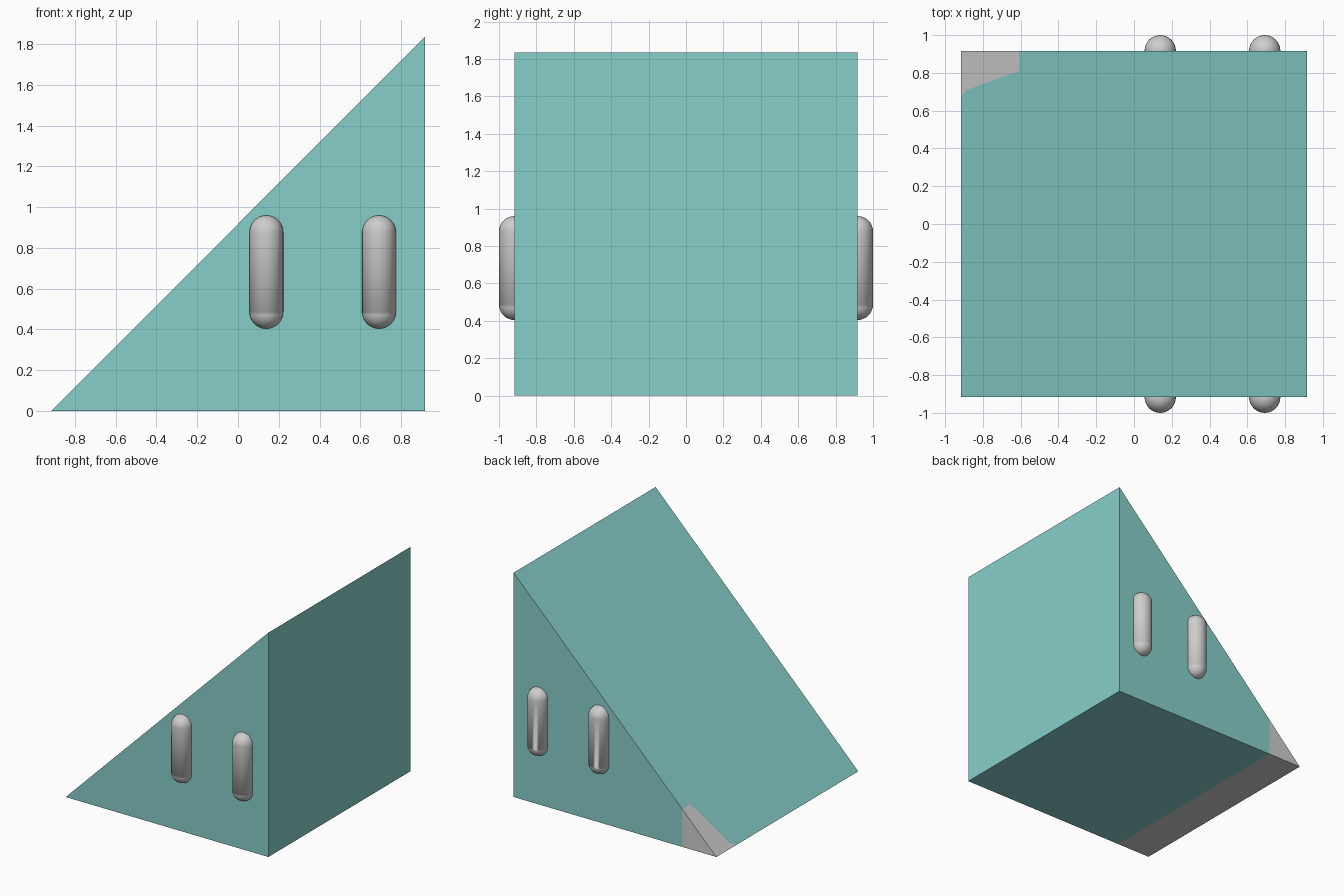
import bpy, bmesh, math
from mathutils import Vector

if "Cube" in bpy.data.objects:
    bpy.data.objects.remove(bpy.data.objects["Cube"])

H = 0.917            # half width of the wedge
TOP = 1.835          # wedge height
TIP = -0.608         # where the grey tip meets the teal body


def material(name, rgb):
    m = bpy.data.materials.new(name)
    m.diffuse_color = (*rgb, 1)
    m.use_nodes = True
    m.node_tree.nodes["Principled BSDF"].inputs["Base Color"].default_value = m.diffuse_color
    return m


teal = material("teal", (0.242, 0.624, 0.591))
grey = material("light grey", (0.624, 0.616, 0.612))


def add_object(name, bm, mats):
    me = bpy.data.meshes.new(name)
    bm.to_mesh(me)
    bm.free()
    for m in mats:
        me.materials.append(m)
    ob = bpy.data.objects.new(name, me)
    bpy.context.collection.objects.link(ob)
    return ob


# Wedge: triangular profile extruded along y
bm = bmesh.new()
profile = bm.faces.new([bm.verts.new(p) for p in ((-H, -H, 0), (H, -H, 0), (H, -H, TOP))])
ext = bmesh.ops.extrude_face_region(bm, geom=[profile], use_keep_orig=True)
bmesh.ops.translate(bm, vec=(0, 2 * H, 0),
                    verts=[v for v in ext["geom"] if isinstance(v, bmesh.types.BMVert)])
bmesh.ops.recalc_face_normals(bm, faces=bm.faces)


def cut(faces, co, no):
    geom = set(faces)
    for f in faces:
        geom.update(f.edges)
        geom.update(f.verts)
    bmesh.ops.bisect_plane(bm, geom=list(geom), plane_co=co, plane_no=no)
    bm.normal_update()


def sloped_tip():
    return [f for f in bm.faces
            if f.normal.z > 0.3 and f.calc_center_median().x < TIP]


# Cut the tip off as its own faces, then the grey patch edge on the slope
cut(list(bm.faces), (TIP, 0, 0), (1, 0, 0))
patch_edges = [((TIP, 0.81, 0), (-0.885, 0.71, 0)), ((-0.885, 0.71, 0), (-H, 0.67, 0))]
planes = []
for a, b in patch_edges:
    d = Vector(a) - Vector(b)
    planes.append((Vector(a), Vector((-d.y, d.x, 0))))
for co, no in planes:
    cut(sloped_tip(), co, no)

# Grey on the tip's underside, back and the corner patch of the slope
for f in bm.faces:
    c = f.calc_center_median()
    if c.x < TIP:
        on_patch = any((c - co).dot(no) > 0 for co, no in planes)
        if f.normal.z < -0.5 or f.normal.y > 0.5 or (f.normal.z > 0.3 and on_patch):
            f.material_index = 1
add_object("wedge_body", bm, [teal, grey])


# Rounded studs half sunk into both triangular sides
def capsule(name, x, y, z0=0.404, z1=0.96, r=0.083):
    bm = bmesh.new()
    bmesh.ops.create_uvsphere(bm, u_segments=32, v_segments=16, radius=r)
    bmesh.ops.bisect_plane(bm, geom=bm.verts[:] + bm.edges[:] + bm.faces[:],
                           plane_co=(0, 0, 0), plane_no=(0, 0, 1))
    half = (z1 - z0) / 2 - r
    ring = [e for e in bm.edges if all(abs(v.co.z) < 1e-5 for v in e.verts)]
    bmesh.ops.split_edges(bm, edges=ring)
    for f in bm.faces:
        f.tag = f.calc_center_median().z > 0
    for v in bm.verts:
        v.co.z += half if v.link_faces[0].tag else -half
    rim = [e for e in bm.edges if e.is_boundary]
    bmesh.ops.bridge_loops(bm, edges=rim)
    bmesh.ops.recalc_face_normals(bm, faces=bm.faces)
    for f in bm.faces:
        f.smooth = True
    ob = add_object(name, bm, [grey])
    ob.location = (x, y, (z0 + z1) / 2)


for side, y in (("front", -H), ("back", H)):
    for place, x in (("inner", 0.139), ("outer", 0.692)):
        capsule(f"{side}_{place}_stud", x, y)
